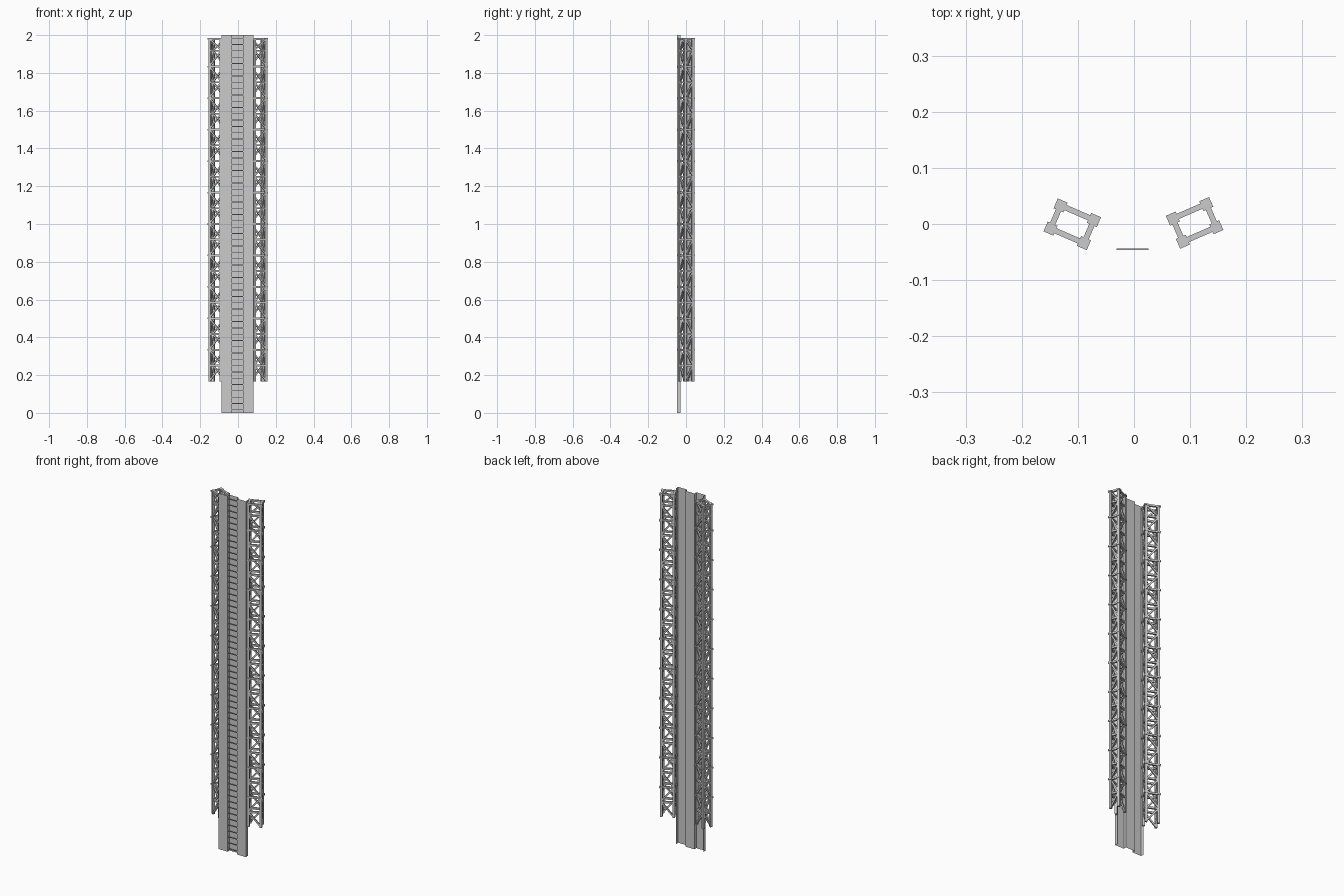
import bpy, bmesh, math
from mathutils import Vector, Matrix

if "Cube" in bpy.data.objects:
    bpy.data.objects.remove(bpy.data.objects["Cube"])


def finish(bm, name, matrix=None):
    me = bpy.data.meshes.new(name)
    bm.to_mesh(me)
    bm.free()
    ob = bpy.data.objects.new(name, me)
    bpy.context.collection.objects.link(ob)
    if matrix:
        ob.matrix_world = matrix
    return ob


def box(bm, c, s):
    bmesh.ops.create_cube(bm, size=1, matrix=Matrix.Translation(c) @ Matrix.Diagonal((*s, 1)))


def bar(bm, a, b, w):
    # square bar between two points
    a, b = Vector(a), Vector(b)
    d = b - a
    rot = d.to_track_quat('Z', 'Y').to_matrix().to_4x4()
    m = Matrix.Translation((a + b) / 2) @ rot @ Matrix.Diagonal((w, w, d.length, 1))
    bmesh.ops.create_cube(bm, size=1, matrix=m)


STEP = 1 / 6            # one tower section
HX, HY = 0.0325, 0.0225  # leg spacing (half)
Z0, Z1 = 0.167, 1.985

# folded sheet panel with a recessed middle channel
bm = bmesh.new()
profile = [(-.087, -.03), (-.087, -.048), (-.031, -.048), (-.031, -.031),
           (.026, -.031), (.026, -.048), (.082, -.048), (.082, -.03)]
lo = [bm.verts.new((x, y, 0)) for x, y in profile]
hi = [bm.verts.new((x, y, 2)) for x, y in profile]
for i in range(len(profile) - 1):
    bm.faces.new((lo[i], lo[i + 1], hi[i + 1], hi[i]))
finish(bm, "folded_panel")

# ladder rungs across the channel
bm = bmesh.new()
for i in range(60):
    box(bm, (-.0025, -.045, (i + .5) / 30), (.057, .003, .004))
finish(bm, "ladder_rungs")


def tower(name, matrix, flip):
    bm = bmesh.new()
    corners = [(-HX, -HY), (HX, -HY), (HX, HY), (-HX, HY)]
    # legs with joint collars
    for x, y in corners:
        box(bm, (x, y, (Z0 + Z1) / 2), (.013, .013, Z1 - Z0))
        for k in range(2, 13):
            box(bm, (x, y, min(k * STEP, 1.98)), (.019, .019, .008))
    # horizontal rails and alternating diagonals on each face
    for n in range(22):
        za = Z0 + .004 + n * STEP / 2
        zb = min(Z0 + (n + 1) * STEP / 2, 1.98)
        for i in range(4):
            a, b = corners[i], corners[(i + 1) % 4]
            bar(bm, (*a, zb), (*b, zb), .010)
            if (n + i + flip) % 2:
                a, b = b, a
            bar(bm, (*a, za), (*b, zb), .008)
    finish(bm, name, matrix)


ang = math.radians(23.5)
tower("left_truss_tower", Matrix.Translation((-.110, -.0005, 0)) @ Matrix.Rotation(-ang, 4, 'Z'), 0)
tower("right_truss_tower", Matrix.Translation((.108, .002, 0)) @ Matrix.Rotation(ang, 4, 'Z'), 1)
